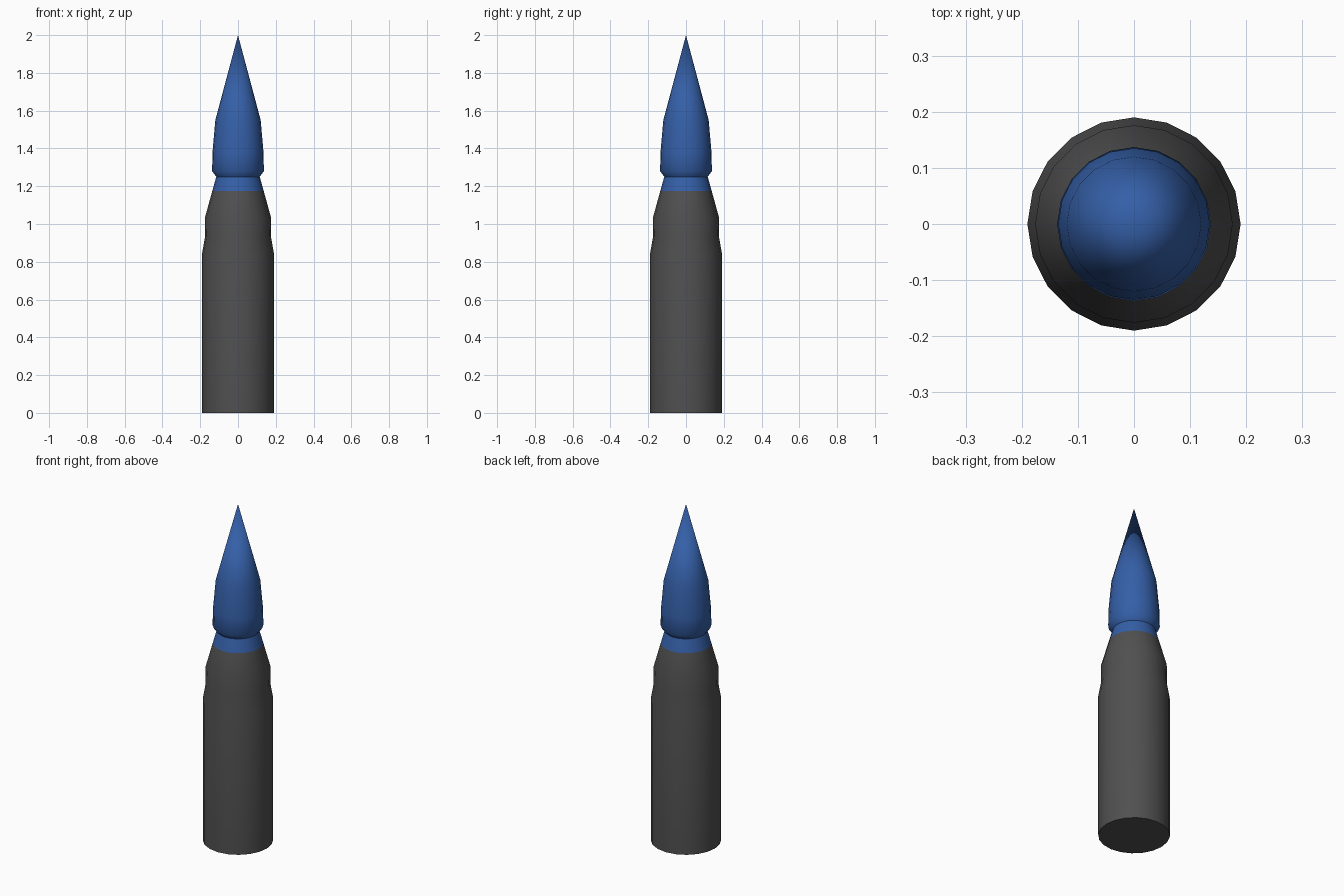
import bpy, bmesh
from math import cos, sin, pi, radians

if "Cube" in bpy.data.objects:
    bpy.data.objects.remove(bpy.data.objects["Cube"])

SIDES = 20


def material(name, rgb):
    mat = bpy.data.materials.new(name)
    mat.diffuse_color = (*rgb, 1)
    mat.use_nodes = True
    mat.node_tree.nodes["Principled BSDF"].inputs["Base Color"].default_value = mat.diffuse_color
    return mat


def lathe(name, profile, mat, cap_bottom=False):
    """Revolve (radius, z) points around z; radius 0 makes a single apex."""
    bm = bmesh.new()
    rings = []
    for r, z in profile:
        n = SIDES if r > 0 else 1
        rings.append([bm.verts.new((r * cos(2 * pi * i / SIDES),
                                    r * sin(2 * pi * i / SIDES), z)) for i in range(n)])
    for a, b in zip(rings, rings[1:]):
        for i in range(SIDES):
            j = (i + 1) % SIDES
            if len(b) == 1:
                bm.faces.new((a[i], a[j], b[0]))
            else:
                bm.faces.new((a[i], a[j], b[j], b[i]))
    if cap_bottom:
        bm.faces.new(rings[0][::-1])
    mesh = bpy.data.meshes.new(name)
    bm.to_mesh(mesh)
    bm.free()
    obj = bpy.data.objects.new(name, mesh)
    bpy.context.collection.objects.link(obj)
    mesh.materials.append(mat)
    bpy.ops.object.select_all(action='DESELECT')
    obj.select_set(True)
    bpy.context.view_layer.objects.active = obj
    bpy.ops.object.shade_smooth_by_angle(angle=radians(40))
    return obj


# Dark casing with stepped, tapering shoulder
lathe("casing", [(0.19, 0), (0.19, 0.845), (0.174, 0.935), (0.176, 1.03), (0.136, 1.175)],
      material("dark_grey", (0.08, 0.08, 0.08)), cap_bottom=True)

# Blue neck, collar and pointed tip
lathe("tip", [(0.136, 1.175), (0.115, 1.25), (0.137, 1.28), (0.135, 1.38),
              (0.12, 1.55), (0, 2.0)],
      material("blue", (0.035, 0.115, 0.39)))
